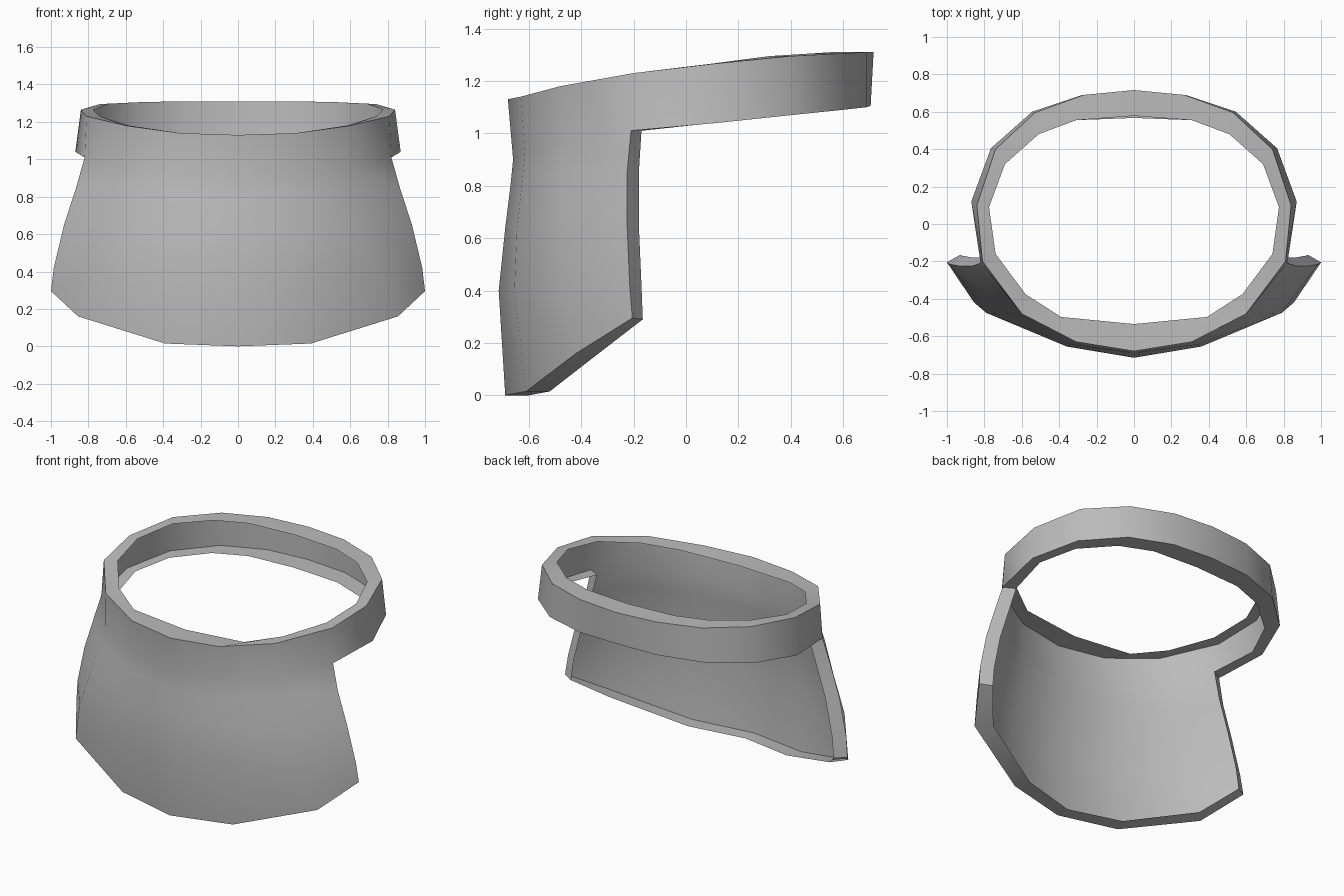
import bpy, bmesh

if "Cube" in bpy.data.objects:
    bpy.data.objects.remove(bpy.data.objects["Cube"])

# Outer shell columns of the front apron (right half), top to bottom
APRON = [
    [(0, -.68, 1.13), (0, -.66, .9), (0, -.67, .8), (0, -.69, .64), (0, -.715, .4), (0, -.69, 0)],
    [(.31, -.63, 1.14), (.315, -.615, .93), (.32, -.625, .82), (.335, -.645, .64), (.36, -.655, .4), (.39, -.61, .015)],
    [(.6, -.48, 1.18), (.61, -.47, .96), (.65, -.475, .85), (.71, -.48, .64), (.79, -.475, .42), (.855, -.42, .16)],
    [(.81, -.2, 1.23), (.82, -.21, 1.01), (.865, -.225, .85), (.93, -.225, .65), (.985, -.215, .42), (1, -.205, .295)],
]
# Back band columns: top and bottom
BAND = [
    [(.84, .1, 1.265), (.87, .12, 1.04)],
    [(.74, .4, 1.295), (.765, .405, 1.07)],
    [(.53, .595, 1.305), (.545, .6, 1.09)],
    [(.27, .69, 1.31), (.275, .69, 1.1)],
    [(0, .716, 1.31), (0, .705, 1.105)],
]
# Inner edge of the rim flange, front to back
INNER = [(0, -.535), (.39, -.497), (.58, -.375), (.74, -.16), (.775, .09),
         (.69, .32), (.51, .48), (.31, .555), (0, .578)]
# Inner edge of the apron's lower flange, front to side
HEM = [(0, -.6, 0), (.35, -.52, .015), (.78, -.34, .155), (.93, -.165, .29)]

bm = bmesh.new()


def verts(points):
    return [bm.verts.new(p) for p in points]


def strip(a, b):
    """Bridge two equal rows of vertices with quads."""
    for i in range(len(a) - 1):
        bm.faces.new((a[i], a[i + 1], b[i + 1], b[i]))


# Outer wall: apron panels, then the band continuing round the back
apron = [verts(c) for c in APRON]
band = [apron[3][:2]] + [verts(c) for c in BAND]
for a, b in zip(apron, apron[1:]):
    strip(a, b)
for a, b in zip(band, band[1:]):
    strip(a, b)

# Top flange
top = [c[0] for c in apron] + [c[0] for c in band[1:]]
strip(top, verts([(x, y, v.co.z) for (x, y), v in zip(INNER, top)]))

# Bottom flange of the band, offset like the top one
low = [c[1] for c in band]
low_in = verts([(v.co.x + x - t.co.x, v.co.y + y - t.co.y, v.co.z)
                for v, t, (x, y) in zip(low, top[3:], INNER[3:])])
strip(low, low_in)

# Lower hem and side edge flanges of the apron
hem = verts(HEM)
strip([c[-1] for c in apron], hem)
side = apron[3][1:]
side_in = [low_in[0]] + verts([(v.co.x - .07, v.co.y + .045, v.co.z) for v in side[1:-1]]) + [hem[-1]]
strip(side, side_in)

bmesh.ops.recalc_face_normals(bm, faces=bm.faces)
# Make the front wall face forwards
bm.faces.ensure_lookup_table()
if bm.faces[0].normal.y > 0:
    bmesh.ops.reverse_faces(bm, faces=bm.faces)

mesh = bpy.data.meshes.new("banded_apron")
bm.to_mesh(mesh)
bm.free()
guard = bpy.data.objects.new("banded_apron", mesh)
bpy.context.collection.objects.link(guard)

grey = bpy.data.materials.new("plain grey")
grey.diffuse_color = (.5, .5, .5, 1)
grey.use_nodes = True
grey.node_tree.nodes["Principled BSDF"].inputs["Base Color"].default_value = grey.diffuse_color
mesh.materials.append(grey)

# Left half by mirroring
mirror = guard.modifiers.new("mirror", 'MIRROR')
mirror.use_clip = True
mirror.merge_threshold = .002

bpy.context.view_layer.objects.active = guard
guard.select_set(True)
bpy.ops.object.modifier_apply(modifier="mirror")
bpy.ops.object.shade_smooth_by_angle(angle=.6)
